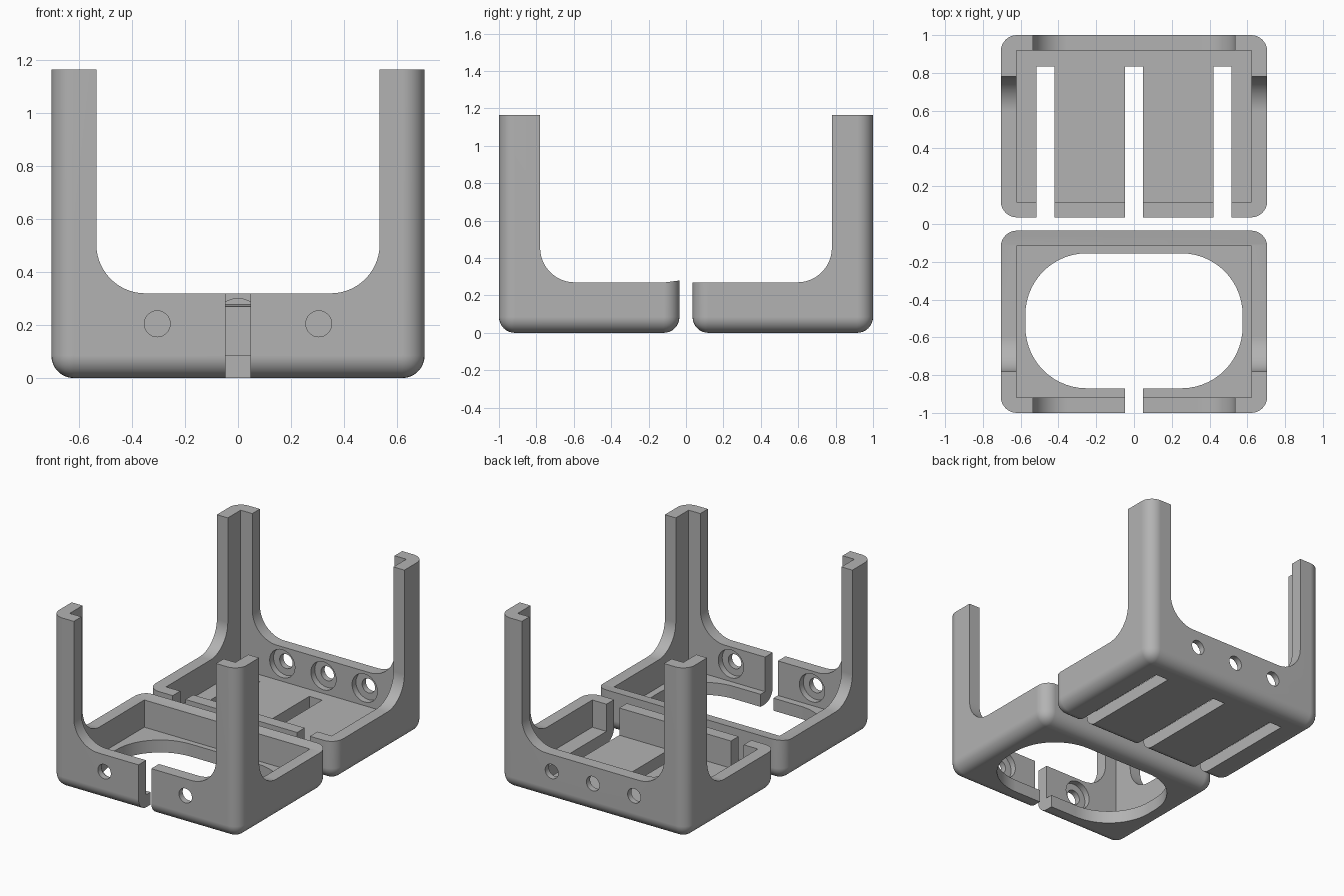
import bpy, bmesh
from math import sin, cos, pi, radians
from mathutils import Vector

cube = bpy.data.objects.get("Cube")
if cube:
    bpy.data.objects.remove(cube, do_unlink=True)

W, H, WALL, FLOOR, R = 0.705, 1.165, 0.082, 0.085, 0.085
Y_IN, Y_OUT = 0.035, 1.0
HOLE_Z = 0.205

grey = bpy.data.materials.new("plain grey")
grey.use_nodes = True
grey.diffuse_color = (0.45, 0.45, 0.45, 1)
grey.node_tree.nodes["Principled BSDF"].inputs["Base Color"].default_value = (0.45, 0.45, 0.45, 1)


def make_object(name, bm):
    bmesh.ops.recalc_face_normals(bm, faces=bm.faces)
    mesh = bpy.data.meshes.new(name)
    bm.to_mesh(mesh)
    bm.free()
    mesh.materials.append(grey)
    ob = bpy.data.objects.new(name, mesh)
    bpy.context.collection.objects.link(ob)
    return ob


def arc(cx, cy, r, start, end, steps=14):
    """Points on an arc, angles in degrees."""
    angles = [radians(start + (end - start) * i / steps) for i in range(steps + 1)]
    return [(cx + r * cos(a), cy + r * sin(a)) for a in angles]


def prism(points, axis, lo, hi):
    """Extrude a 2D profile along one axis."""
    place = {"x": lambda p, t: (t, p[0], p[1]),
             "y": lambda p, t: (p[0], t, p[1]),
             "z": lambda p, t: (p[0], p[1], t)}[axis]
    bm = bmesh.new()
    face = bm.faces.new([bm.verts.new(place(p, lo)) for p in points])
    side = bmesh.ops.extrude_face_region(bm, geom=[face])
    move = Vector(place((0, 0), hi - lo))
    bmesh.ops.translate(bm, vec=move, verts=[v for v in side["geom"] if isinstance(v, bmesh.types.BMVert)])
    return bm


def rect(a0, a1, b0, b1):
    return [(a0, b0), (a1, b0), (a1, b1), (a0, b1)]


def cut(ob, bm):
    """Subtract a shape and bake the result."""
    tool = make_object("cutter", bm)
    tool.hide_render = True
    mod = ob.modifiers.new("cut", "BOOLEAN")
    mod.operation, mod.solver, mod.object = "DIFFERENCE", "EXACT", tool
    baked = bpy.data.meshes.new_from_object(ob.evaluated_get(bpy.context.evaluated_depsgraph_get()))
    ob.modifiers.clear()
    ob.data = baked
    bpy.data.objects.remove(tool, do_unlink=True)


def tray(name, s, lip, hole_xs):
    """Tray with four corner posts; s is -1 for the front tray, 1 for the back one."""
    # Rounded outer block
    bm = prism(rect(-W, W, *sorted((s * Y_IN, s * Y_OUT))), "z", 0, H)
    edges = [e for e in bm.edges if any(v.co.z < 0.01 for v in e.verts)]
    bmesh.ops.bevel(bm, geom=edges, offset=R, segments=8, profile=0.5, affect="EDGES")
    ob = make_object(name, bm)

    # Cavity
    cut(ob, prism(rect(-W + WALL, W - WALL,
                       *sorted((s * (Y_IN + WALL), s * (Y_OUT - WALL)))), "z", FLOOR, 2))

    # Opening between the outer posts
    r = 0.185
    profile = [(-0.535, 2)] + arc(-0.535 + r, 0.32 + r, r, 180, 270) \
        + arc(0.535 - r, 0.32 + r, r, 270, 360) + [(0.535, 2)]
    cut(ob, prism(profile, "y", *sorted((s * 0.88, s * 1.1))))

    # Low sides, open toward the middle
    low = [(-0.78, 2)] + arc(-0.78 + r, 0.27 + r, r, 180, 270) \
        + [(-0.11, 0.27), (-Y_IN, 0.27 + lip), (0.02, 0.27 + lip), (0.02, 2)]
    cut(ob, prism([(-s * y, z) for y, z in low], "x", -0.9, 0.9))

    # Screw holes, wider on the inside
    for x in hole_xs:
        circle = lambda rad: arc(x, HOLE_Z, rad, 0, 360, 32)[:-1]
        cut(ob, prism(circle(0.049), "y", *sorted((s * 0.86, s * 1.1))))
        cut(ob, prism(circle(0.095), "y", *sorted((s * 0.88, s * 0.96))))
    return ob


# Front tray: rounded floor window and a split front wall
front = tray("front_tray", -1, 0.01, (-0.305, 0.305))
r = 0.325
window = []
for i, (x, y) in enumerate([(0.575 - r, -0.155 - r), (-0.575 + r, -0.155 - r),
                            (-0.575 + r, -0.87 + r), (0.575 - r, -0.87 + r)]):
    window += arc(x, y, r, i * 90, i * 90 + 90)
cut(front, prism(window, "z", -0.1, 0.2))
cut(front, prism(rect(-0.048, 0.048, -1.1, -0.8), "z", -0.1, 0.6))

# Back tray: three long slots open at the inner edge
back = tray("back_tray", 1, 0, (-0.31, 0, 0.31))
for x in (-0.468, 0, 0.468):
    cut(back, prism(rect(x - 0.048, x + 0.048, -0.02, 0.835), "z", -0.1, 0.6))

# Smooth fillets with crisp edges
for ob in (front, back):
    bpy.ops.object.select_all(action="DESELECT")
    ob.select_set(True)
    bpy.context.view_layer.objects.active = ob
    bpy.ops.object.shade_smooth_by_angle(angle=radians(30))
    mod = ob.modifiers.new("even_shading", "WEIGHTED_NORMAL")
    mod.keep_sharp = True
